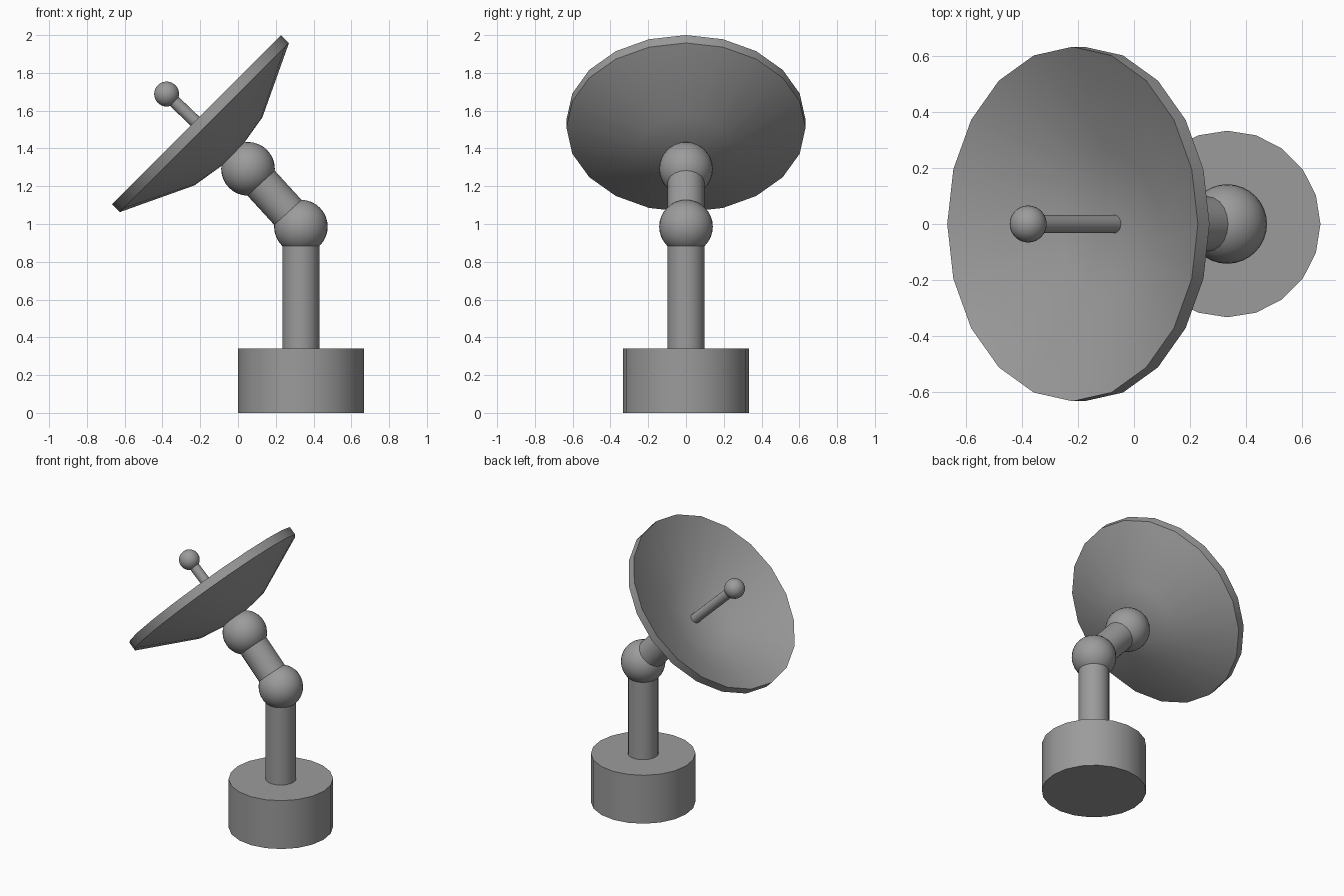
import bpy
import bmesh
from math import pi, radians
from mathutils import Vector

cube = bpy.data.objects.get("Cube")
if cube:
    bpy.data.objects.remove(cube, do_unlink=True)

# Single painted-metal colour
GREY = (0.33, 0.33, 0.33, 1)
metal = bpy.data.materials.new("grey metal")
metal.use_nodes = True
metal.diffuse_color = GREY
metal.node_tree.nodes["Principled BSDF"].inputs["Base Color"].default_value = GREY


def finish(obj, name):
    obj.name = obj.data.name = name
    obj.data.materials.append(metal)
    bpy.ops.object.select_all(action="DESELECT")
    obj.select_set(True)
    bpy.context.view_layer.objects.active = obj
    bpy.ops.object.shade_smooth_by_angle(angle=radians(35))
    return obj


def rod(name, start, end, radius):
    start, end = Vector(start), Vector(end)
    axis = end - start
    bpy.ops.mesh.primitive_cylinder_add(
        vertices=20, radius=radius, depth=axis.length, location=(start + end) / 2)
    obj = bpy.context.object
    obj.rotation_euler = Vector((0, 0, 1)).rotation_difference(axis).to_euler()
    return finish(obj, name)


def ball(name, centre, radius):
    bpy.ops.mesh.primitive_uv_sphere_add(
        segments=32, ring_count=16, radius=radius, location=centre)
    return finish(bpy.context.object, name)


def lathe(name, profile, steps, location, rotation):
    bm = bmesh.new()
    verts = [bm.verts.new((r, 0, z)) for r, z in profile]
    edges = [bm.edges.new(pair) for pair in zip(verts, verts[1:])]
    bmesh.ops.spin(bm, geom=verts + edges, cent=(0, 0, 0), axis=(0, 0, 1),
                   angle=2 * pi, steps=steps)
    bmesh.ops.remove_doubles(bm, verts=bm.verts, dist=0.0005)
    bmesh.ops.recalc_face_normals(bm, faces=bm.faces)
    mesh = bpy.data.meshes.new(name)
    bm.to_mesh(mesh)
    bm.free()
    obj = bpy.data.objects.new(name, mesh)
    bpy.context.collection.objects.link(obj)
    obj.location, obj.rotation_euler = location, rotation
    return finish(obj, name)


# Joint centres
BASE_X = 0.333
elbow = (BASE_X, 0, 0.986)
wrist = (0.053, 0, 1.292)
feed = (-0.378, 0, 1.688)

# Pedestal and jointed arm
rod("base", (BASE_X, 0, 0), (BASE_X, 0, 0.34), 0.333)
rod("column", (BASE_X, 0, 0.33), elbow, 0.098)
ball("elbow_joint", elbow, 0.142)
rod("upper_arm", elbow, wrist, 0.098)
ball("wrist_joint", wrist, 0.142)

# Dish: shallow bowl with a thick rim, tilted 45 degrees
lathe("dish",
      [(0, -0.222), (0.255, -0.18), (0.633, 0),
       (0.633, -0.059), (0.255, -0.238), (0, -0.28)],
      20, (-0.2195, 0, 1.5525), (0, -pi / 4, 0))

# Receiver on its strut
rod("feed_strut", (-0.04, 0, 1.365), feed, 0.033)
ball("feed_tip", feed, 0.066)
